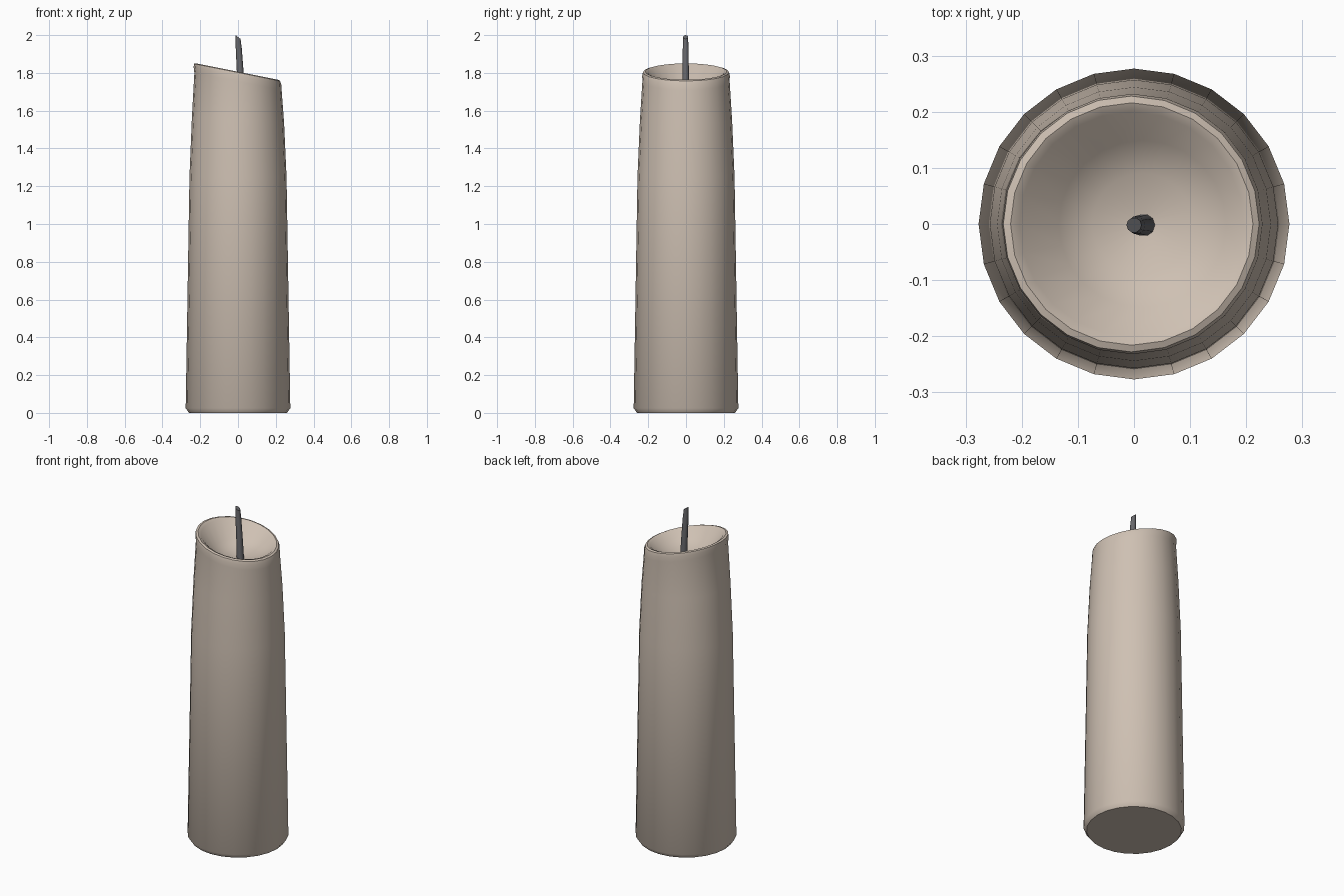
import bpy, bmesh, math
from mathutils import Vector

cube = bpy.data.objects.get("Cube")
if cube:
    bpy.data.objects.remove(cube, do_unlink=True)


def material(name, rgb):
    m = bpy.data.materials.new(name)
    m.use_nodes = True
    m.diffuse_color = (*rgb, 1)
    bsdf = next(n for n in m.node_tree.nodes if n.type == 'BSDF_PRINCIPLED')
    bsdf.inputs["Base Color"].default_value = (*rgb, 1)
    return m


def lathe(name, rings, sides, mat, angle):
    """Skin rings of (centre x, centre y, z, radius, slope along x), capped at both ends."""
    bm = bmesh.new()
    loops = []
    for cx, cy, z, r, slope in rings:
        loop = []
        for i in range(sides):
            a = math.tau * i / sides
            dx, dy = r * math.cos(a), r * math.sin(a)
            loop.append(bm.verts.new((cx + dx, cy + dy, z + slope * dx)))
        loops.append(loop)
    for low, high in zip(loops, loops[1:]):
        for i in range(sides):
            j = (i + 1) % sides
            bm.faces.new((low[i], low[j], high[j], high[i]))
    bm.faces.new(loops[0][::-1])
    bm.faces.new(loops[-1])
    mesh = bpy.data.meshes.new(name)
    bm.to_mesh(mesh)
    bm.free()
    mesh.materials.append(mat)
    obj = bpy.data.objects.new(name, mesh)
    bpy.context.collection.objects.link(obj)
    bpy.ops.object.select_all(action='DESELECT')
    obj.select_set(True)
    bpy.context.view_layer.objects.active = obj
    bpy.ops.object.shade_smooth_by_angle(angle=math.radians(angle))
    return obj


wax = material("beige wax", (0.62, 0.53, 0.45))
char = material("charred wick", (0.14, 0.14, 0.15))

# Candle body: bevelled foot, tapering side, slanted rim and melted hollow
tilt = -0.2
lathe("candle_body", [
    (0, 0, 0, 0.26, 0),
    (0, 0, 0.025, 0.277, 0),
    (0, 0, 1.25, 0.257, 0),
    (0, 0, 1.55, 0.244, -0.06),
    (0, 0, 1.755, 0.231, tilt),
    (-0.003, 0, 1.785, 0.232, tilt),
    (-0.005, 0, 1.803, 0.228, tilt),
    (-0.004, 0, 1.807, 0.216, tilt),
    (-0.004, 0, 1.8, 0.2, tilt),
    (0.015, 0, 1.735, 0.149, -0.03),
    (0.015, 0, 1.71, 0.09, 0),
    (0.018, 0, 1.69, 0.015, 0),
], 24, wax, 35)

# Wick: thin leaning stem with a slanted cut tip
lathe("wick", [
    (0.018, -0.002, 1.68, 0.02, 0),
    (0.012, -0.002, 1.8, 0.018, 0),
    (0.004, -0.002, 1.93, 0.016, 0),
    (0, -0.002, 1.99, 0.0135, -0.74),
], 10, char, 40)
